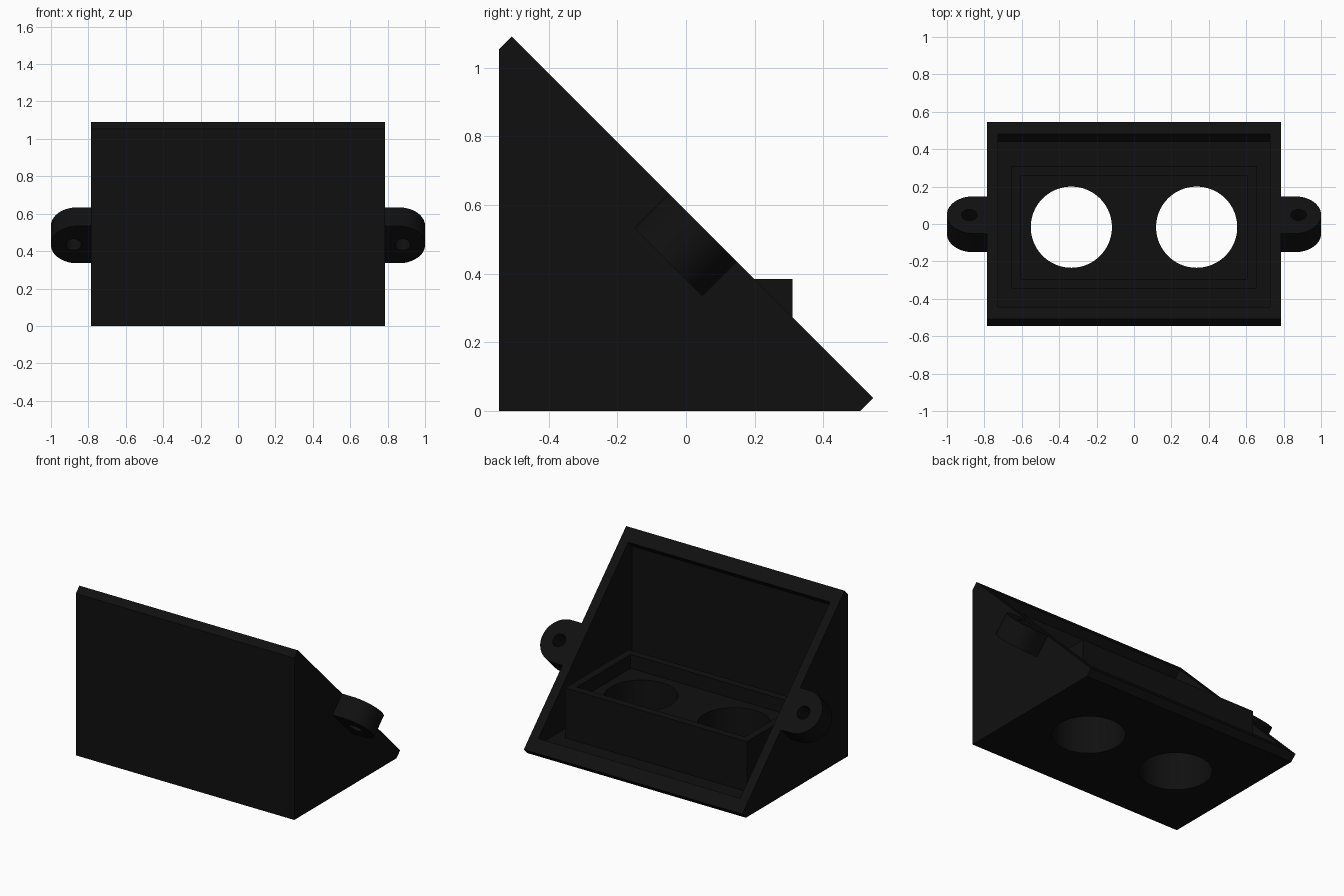
import bpy, bmesh
from math import sin, cos, pi, sqrt
from mathutils import Vector

if "Cube" in bpy.data.objects:
    bpy.data.objects.remove(bpy.data.objects["Cube"])

black = bpy.data.materials.new("black_plastic")
black.diffuse_color = (0.005, 0.005, 0.005, 1)
black.use_nodes = True
black.node_tree.nodes["Principled BSDF"].inputs["Base Color"].default_value = black.diffuse_color


def prism(name, outline, vec):
    """Closed solid: planar outline of 3D points swept along vec."""
    bm = bmesh.new()
    face = bm.faces.new([bm.verts.new(p) for p in outline])
    swept = bmesh.ops.extrude_face_region(bm, geom=[face])["geom"]
    verts = [g for g in swept if isinstance(g, bmesh.types.BMVert)]
    bmesh.ops.translate(bm, verts=verts, vec=vec)
    bmesh.ops.recalc_face_normals(bm, faces=bm.faces)
    mesh = bpy.data.meshes.new(name)
    bm.to_mesh(mesh)
    bm.free()
    mesh.materials.append(black)
    ob = bpy.data.objects.new(name, mesh)
    bpy.context.collection.objects.link(ob)
    return ob


def side_prism(name, profile, half):
    return prism(name, [(-half, y, z) for y, z in profile], (2 * half, 0, 0))


def box(name, x, y0, y1, z0, z1):
    return side_prism(name, [(y0, z0), (y1, z0), (y1, z1), (y0, z1)], x)


def circle(n, r):
    return [(r * cos(2 * pi * i / n), r * sin(2 * pi * i / n)) for i in range(n)]


def combine(target, other, operation):
    mod = target.modifiers.new(operation, 'BOOLEAN')
    mod.operation, mod.solver, mod.object = operation, 'EXACT', other
    bpy.context.view_layer.objects.active = target
    bpy.ops.object.modifier_apply(modifier=mod.name)
    bpy.data.objects.remove(other, do_unlink=True)


# Wedge shell, open along its sloping face
housing = side_prism("wedge_housing", [(-.545, 0), (.507, 0), (.545, .038),
                                       (-.508, 1.091), (-.545, 1.054)], .787)
cavity = side_prism("cavity", [(-.485, .06), (.44, .06), (.68, .30),
                               (-.245, 1.225), (-.485, .985)], .727)
combine(housing, cavity, 'DIFFERENCE')

# Raised block with a rimmed top, rising from the floor
combine(housing, box("socket_block", .655, -.345, .31, .03, .385), 'UNION')
combine(housing, box("block_recess", .605, -.295, .26, .295, .5), 'DIFFERENCE')

# Two round holes through block and floor
for x in (-.335, .335):
    ring = [(x + a, -.017 + b, -.1) for a, b in circle(96, .217)]
    combine(housing, prism("round_hole", ring, (0, 0, .8)), 'DIFFERENCE')

# Rounded mounting tabs lying flush with the slope, each with a screw hole
along = Vector((0, -1, 1)) / sqrt(2)
depth = Vector((0, -.1, -.1))
for s in (-1, 1):
    def place(u, v):
        return Vector((s * u, .0485, .5345)) + along * v
    r = .1405
    outline = [(.75, -r)] + [(.86 + r * cos(a), r * sin(a)) for a in
                             [-pi / 2 + pi * i / 32 for i in range(33)]] + [(.75, r)]
    tab = prism("mounting_tab", [place(u, v) for u, v in outline], depth)
    hole = [place(.88 + a, b) - depth for a, b in circle(32, .042)]
    combine(tab, prism("screw_hole", hole, depth * 3), 'DIFFERENCE')
    combine(housing, tab, 'UNION')

# Smooth the round walls, keep the edges crisp
bpy.ops.object.select_all(action='DESELECT')
housing.select_set(True)
bpy.context.view_layer.objects.active = housing
bpy.ops.object.shade_smooth_by_angle()
